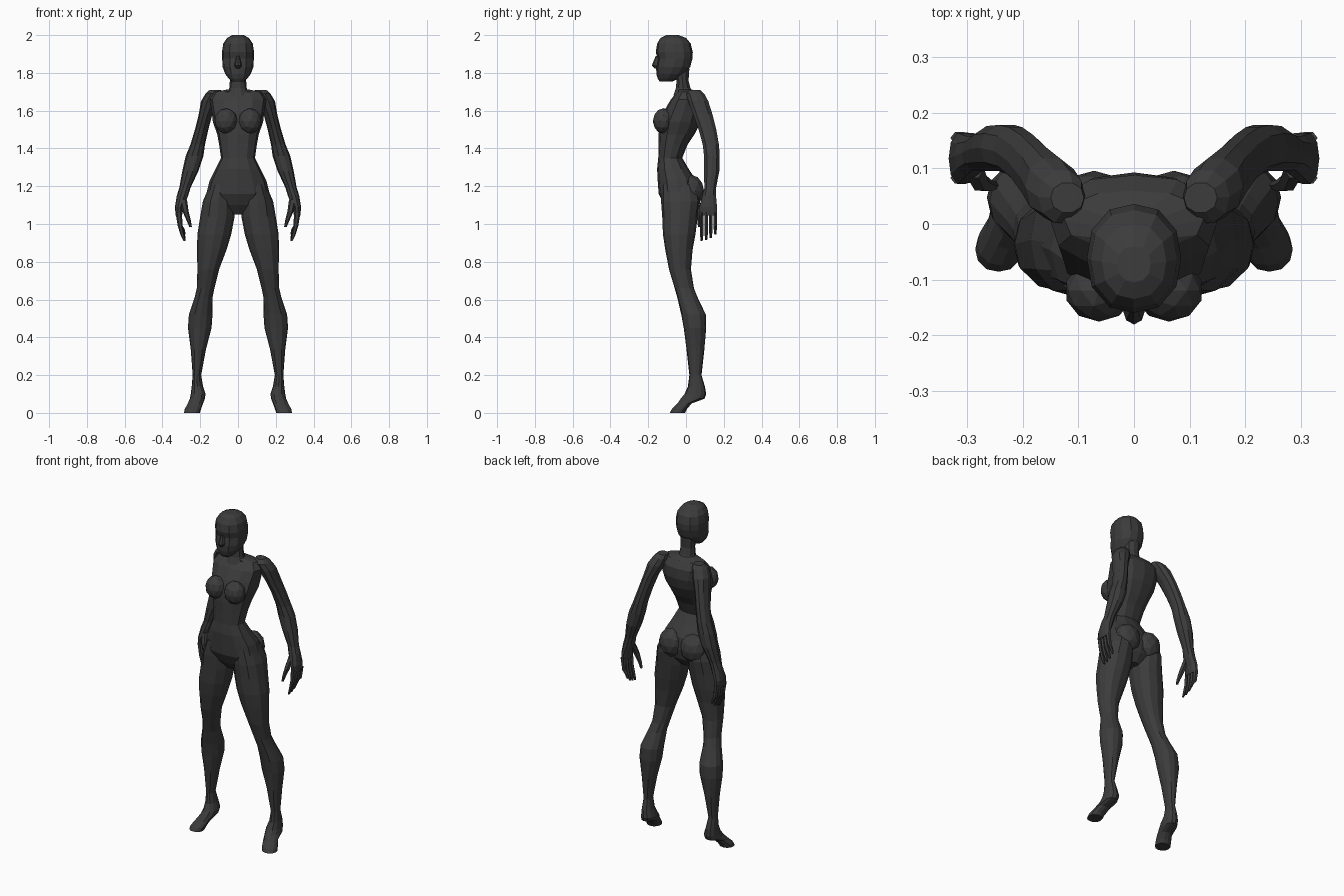
import bpy, bmesh
from math import cos, sin, pi
from mathutils import Matrix

skin = bpy.data.materials.new("dark_grey")
skin.diffuse_color = (0.045, 0.045, 0.045, 1)


def finish(name, bm, mirror):
    bmesh.ops.recalc_face_normals(bm, faces=bm.faces)
    mesh = bpy.data.meshes.new(name)
    bm.to_mesh(mesh)
    bm.free()
    mesh.materials.append(skin)
    ob = bpy.data.objects.new(name, mesh)
    bpy.context.collection.objects.link(ob)
    if mirror:
        ob.modifiers.new("mirror", 'MIRROR').use_mirror_merge = False
    return ob


def loft(name, rows, n=12, power=2.0, mirror=True):
    """Skin horizontal rings given as (z, x0, x1, y0, y1)."""
    bm = bmesh.new()
    rings = []
    for z, x0, x1, y0, y1 in rows:
        ring = []
        for i in range(n):
            c, s = cos(2 * pi * i / n), sin(2 * pi * i / n)
            k = (abs(c) ** power + abs(s) ** power) ** (-1 / power)
            ring.append(bm.verts.new(((x0 + x1) / 2 + c * k * (x1 - x0) / 2,
                                      (y0 + y1) / 2 + s * k * (y1 - y0) / 2, z)))
        rings.append(ring)
    for a, b in zip(rings, rings[1:]):
        for i in range(n):
            j = (i + 1) % n
            bm.faces.new((a[i], a[j], b[j], b[i]))
    bm.faces.new(rings[0])
    bm.faces.new(rings[-1])
    return finish(name, bm, mirror)


def centred(name, rows, **kw):
    """Loft about x = 0 with rows (z, half width, y0, y1)."""
    return loft(name, [(z, -w, w, a, b) for z, w, a, b in rows], mirror=False, **kw)


def blob(name, centre, size):
    bm = bmesh.new()
    bmesh.ops.create_icosphere(bm, subdivisions=2, radius=1,
                               matrix=Matrix.Translation(centre) @ Matrix.Diagonal((*size, 1)))
    return finish(name, bm, True)


# Head, nose and neck
centred("head", [
    (2.0, .03, -.105, -.04), (1.985, .058, -.135, .0), (1.955, .078, -.153, .025),
    (1.91, .085, -.16, .036), (1.875, .084, -.15, .034), (1.83, .081, -.158, .022),
    (1.795, .068, -.157, -.005), (1.77, .05, -.15, -.04), (1.755, .034, -.14, -.07)], power=2.3)
centred("nose", [(1.89, .008, -.16, -.13), (1.84, .02, -.181, -.13),
                 (1.822, .012, -.165, -.13)], n=8)
centred("neck", [(1.82, .045, -.075, .02), (1.76, .043, -.052, .015),
                 (1.72, .046, -.055, .025), (1.68, .06, -.07, .05)], n=10)

# Torso from shoulders to crotch
centred("torso", [
    (1.712, .055, -.045, .03), (1.7, .125, -.045, .06), (1.66, .15, -.08, .088),
    (1.6, .14, -.115, .093), (1.54, .133, -.14, .078), (1.475, .11, -.145, .045),
    (1.42, .1, -.145, .008), (1.35, .09, -.147, -.02), (1.29, .12, -.153, .015),
    (1.23, .15, -.15, .055), (1.16, .168, -.145, .065), (1.1, .12, -.115, .055),
    (1.05, .035, -.075, .02)], power=2.4)
blob("breast", (.063, -.12, 1.545), (.062, .056, .068))
blob("buttock", (.072, .03, 1.175), (.078, .066, .085))

# Legs with tiptoe feet
loft("leg", [
    (1.21, .035, .148, -.13, .06), (1.12, .02, .186, -.132, .075),
    (1.04, .018, .2, -.126, .062), (.945, .036, .215, -.122, .05),
    (.865, .06, .217, -.11, .035), (.76, .1, .215, -.09, .026),
    (.66, .125, .218, -.06, .042), (.61, .135, .23, -.046, .062),
    (.52, .135, .26, -.025, .105), (.45, .14, .265, -.012, .107),
    (.335, .17, .25, .003, .097), (.2, .195, .24, .018, .082),
    (.14, .185, .245, .01, .1), (.1, .172, .25, -.008, .107),
    (.075, .175, .255, -.028, .098), (.05, .185, .266, -.045, .03),
    (.02, .196, .282, -.075, .005), (0, .202, .286, -.086, -.005)], power=2.2)

# Arms down to the palms
loft("arm", [
    (1.71, .09, .15, .02, .075), (1.69, .088, .172, .0, .098), (1.65, .1, .196, .01, .12),
    (1.58, .136, .208, .035, .142), (1.5, .157, .228, .065, .162),
    (1.42, .175, .252, .087, .176), (1.36, .183, .277, .094, .18),
    (1.28, .21, .295, .094, .178), (1.19, .252, .311, .096, .16),
    (1.15, .264, .324, .085, .16), (1.09, .288, .334, .07, .166),
    (1.045, .296, .33, .072, .166)], n=10, power=2.2)

# Curled fingers and thumb
for i, tip in enumerate((.91, .915, .925, .945)):
    y = .083 + .024 * i
    loft("finger", [(1.06, .297, .331, y - .012, y + .012),
                    (.99, .293, .319, y - .011, y + .011),
                    (tip + .03, .283, .304, y - .01, y + .01),
                    (tip, .277, .289, y - .006, y + .006)], n=6)
loft("thumb", [(1.13, .27, .31, .08, .12), (1.07, .262, .295, .058, .093),
               (1.02, .25, .273, .058, .08), (.985, .244, .258, .062, .078)], n=6)
